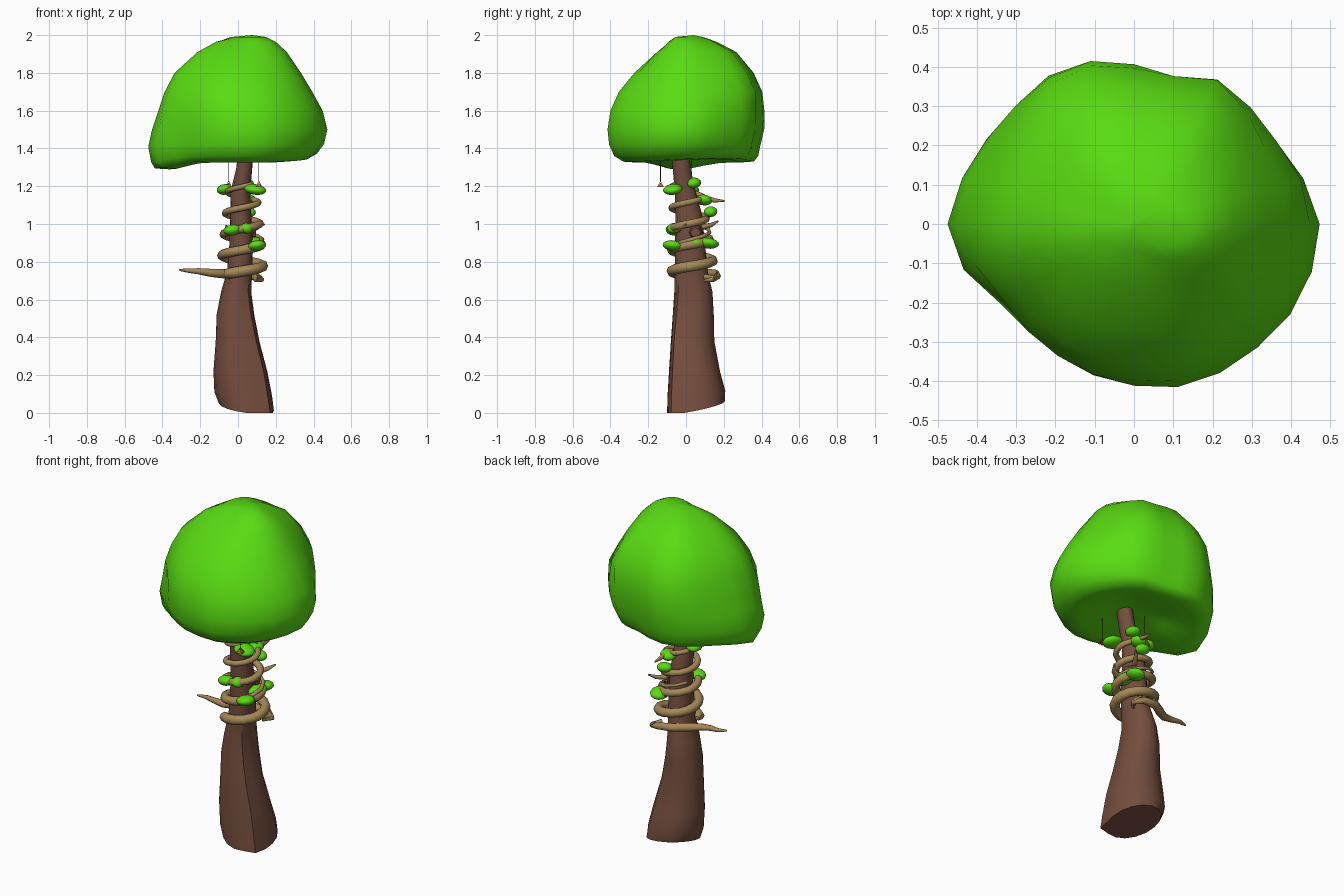
import bpy, bmesh, math
from mathutils import Vector

if "Cube" in bpy.data.objects:
    bpy.data.objects.remove(bpy.data.objects["Cube"])


def mat(name, rgb):
    m = bpy.data.materials.new(name)
    m.diffuse_color = (*rgb, 1)
    m.use_nodes = True
    m.node_tree.nodes["Principled BSDF"].inputs["Base Color"].default_value = m.diffuse_color
    return m


GREEN = mat("leaf green", (0.10, 0.71, 0.006))
BROWN = mat("bark brown", (0.175, 0.075, 0.047))
TAN = mat("vine tan", (0.38, 0.25, 0.095))
ORANGE = mat("lantern orange", (0.65, 0.16, 0.02))
DARK = mat("string dark", (0.04, 0.025, 0.015))


def finish(ob, material, angle=40):
    bm = bmesh.new()
    bm.from_mesh(ob.data)
    bmesh.ops.recalc_face_normals(bm, faces=bm.faces)
    bm.to_mesh(ob.data)
    bm.free()
    ob.data.materials.clear()
    ob.data.materials.append(material)
    bpy.ops.object.select_all(action='DESELECT')
    ob.select_set(True)
    bpy.context.view_layer.objects.active = ob
    bpy.ops.object.shade_smooth_by_angle(angle=math.radians(angle))


def loft(name, rings, material, angle=40):
    """Skin a closed solid through rings of equal point count; a one-point ring is a tip."""
    bm = bmesh.new()
    vs = [[bm.verts.new(p) for p in r] for r in rings]
    for a, b in zip(vs, vs[1:]):
        n = max(len(a), len(b))
        for i in range(n):
            j = (i + 1) % n
            if len(a) == 1:
                bm.faces.new((a[0], b[j], b[i]))
            elif len(b) == 1:
                bm.faces.new((a[i], a[j], b[0]))
            else:
                bm.faces.new((a[i], a[j], b[j], b[i]))
    for end in (vs[0], vs[-1]):
        if len(end) > 2:
            bm.faces.new(end)
    me = bpy.data.meshes.new(name)
    bm.to_mesh(me)
    bm.free()
    ob = bpy.data.objects.new(name, me)
    bpy.context.collection.objects.link(ob)
    finish(ob, material, angle)
    return ob


def tube(name, pts, material, sides=8):
    """Tapered tube through (point, radius) pairs, kept upright."""
    rings = []
    for i, (p, r) in enumerate(pts):
        d = (pts[min(i + 1, len(pts) - 1)][0] - pts[max(i - 1, 0)][0]).normalized()
        up = Vector((0, 0, 1)) if abs(d.z) < .95 else Vector((1, 0, 0))
        side = d.cross(up).normalized()
        up = side.cross(d)
        rings.append([p + r * (side * math.cos(a) + up * math.sin(a))
                      for a in (math.tau * k / sides for k in range(sides))])
    return loft(name, rings, material, 50)


# Trunk: z, x min, x max, y min, y max
TRUNK = [(0.03, -.10, .19, -.10, .205), (0.10, -.125, .18, -.098, .208), (0.22, -.13, .155, -.09, .18),
         (0.38, -.118, .113, -.08, .15), (0.52, -.113, .086, -.07, .147), (0.64, -.09, .07, -.062, .14),
         (0.75, -.058, .075, -.06, .115), (0.90, -.045, .08, -.058, .10), (1.05, -.042, .07, -.055, .085),
         (1.18, -.038, .065, -.06, .05), (1.29, -.01, .075, -.07, .025), (1.42, .005, .085, -.08, .015)]
rings = []
for k, (z, x0, x1, y0, y1) in enumerate(TRUNK):
    ring = []
    for i in range(16):
        t = math.tau * i / 16
        ridge = max(0, math.cos(t + math.pi / 4)) ** 20                    # front right ridge
        s = 1 + 0.22 * min(1, max(0, 1 - z) * 1.5) * ridge
        x = (x0 + x1) / 2 + (x1 - x0) / 2 * math.cos(t) * s
        y = (y0 + y1) / 2 + (y1 - y0) / 2 * math.sin(t) * s
        tilt = (1, .5)[k] if k < 2 else 0                                  # slanted foot
        ring.append((x, y, max(0, z + tilt * (-.13 * (x - .04) + .20 * (y - .05)))))
    rings.append(ring)
loft("trunk", rings, BROWN)

# Canopy: plan outline every 15 degrees, then z with reach to +x, +y, -x, -y
PLAN = [.473, .447, .42, .42, .425, .390, .407, .433, .443, .437, .44, .455,
        .475, .45, .40, .388, .388, .40, .412, .43, .438, .445, .46, .469]
LEVELS = [(1.99, .15, .09, .01, .015), (1.965, .20, .165, .115, .07), (1.91, .26, .27, .215, .15),
          (1.80, .335, .36, .335, .275), (1.70, .395, .405, .388, .36), (1.60, .45, .415, .422, .405),
          (1.50, .475, .412, .455, .42), (1.42, .458, .39, .475, .412), (1.36, .42, .378, .46, .385),
          (1.33, .37, .355, .44, .335), (1.325, .30, .29, .36, .26), (1.36, .17, .15, .19, .15)]
rings = [[(.075, .04, 2.0)]]
for z, *reach in LEVELS:
    f = [a / b for a, b in zip(reach, (.475, .415, .475, .42))]
    ring = []
    for i, plan in enumerate(PLAN):
        t = math.tau * i / 24
        c, s = math.cos(t), math.sin(t)
        g = c * c * f[0 if c > 0 else 2] + s * s * f[1 if s > 0 else 3]
        if 1.55 < z < 1.95:                                                # fuller on two diagonals
            g = min(1, g * (1 + .07 * max(0, math.sin(2 * t))))
        low = max(0, min(1, (1.45 - z) / .1))
        dz = low * (.018 * max(0, math.cos(t - .5)) ** 2 - .038 * max(0, -math.cos(t - .1)) ** 12)
        ring.append((plan * g * c, plan * g * s, z + dz))
    rings.append(ring)
rings.append([(.02, 0, 1.375)])
loft("canopy", rings, GREEN, 75)


def around(deg, z, rad):
    """Point at an angle round the leaning trunk."""
    k = (z - .75) / .45
    t = math.radians(deg)
    return Vector((.022 + rad * math.cos(t), .038 - .035 * k + rad * math.sin(t), z))


# Main vine: winds upward and thins out
N = 64
pts = [(around(212, .737, .10), .012)]
for i in range(N + 1):
    u = i / N
    pts.append((around(228 + 1520 * u, .737 + .473 * u, .114 - .034 * u), .029 - .016 * u))
tube("main_vine", pts, TAN)

# Back vine that runs out into the tail on the left
tube("back_vine", [(Vector(p), r) for p, r in (
    ((.09, .10, .70), .008), ((.125, .14, .705), .014), ((.07, .165, .725), .02), ((-.02, .155, .735), .024),
    ((-.09, .11, .738), .025), ((-.15, .075, .742), .021), ((-.21, .07, .75), .016),
    ((-.26, .075, .753), .012), ((-.31, .06, .757), .005))], TAN)

# Thin second vine
tube("thin_vine", [(around(120 + 35 * i, .80 + .017 * i, .106), .018 - .0009 * i) for i in range(12)], TAN)

# Twigs leaving the vines
for k, (a, b, c) in enumerate([((.06, .08, 1.145), (.06, .15, 1.125), (.06, .205, 1.122)),
                               ((.07, .09, .985), (.10, .135, .995), (.13, .17, 1.015)),
                               ((.07, -.05, .965), (.10, -.03, .98), (.14, 0, .998)),
                               ((.09, .10, .72), (.12, .15, .715), (.09, .165, .745))]):
    tube(f"twig_{k}", [(Vector(a), .015), (Vector(b), .012), (Vector(c), .004)], TAN)

# Leaves: position, length along x, length along y
LEAVES = [(.09, -.07, 1.183, .06, .052), (-.07, .02, 1.183, .042, .05), (.04, .04, 1.217, .045, .04),
          (.05, .095, 1.127, .045, .045), (.05, .13, 1.065, .045, .036), (-.03, -.068, .968, .048, .04),
          (.045, -.065, .977, .034, .036), (.10, -.07, .885, .05, .054), (.095, .04, .903, .05, .058),
          (.09, .12, .898, .05, .055)]
for k, (x, y, z, lx, ly) in enumerate(LEAVES):
    bpy.ops.mesh.primitive_uv_sphere_add(segments=12, ring_count=8, radius=1, location=(x, y, z),
                                         rotation=(.12 * (-1) ** k, .15 * (-1) ** k, 0))
    ob = bpy.context.object
    ob.name = f"leaf_{k}"
    ob.scale = (lx, ly, .028)
    finish(ob, GREEN, 60)

# Bark knot on the right side
loft("bark_knot", [[(x, .05 + r * math.cos(math.tau * i / 8), .955 + r * math.sin(math.tau * i / 8))
                    for i in range(8)] for x, r in ((.06, .04), (.095, .026))], BROWN)

# Hanging lanterns: string, wire edges and a small glowing cone
for k, (x, y) in enumerate([(.11, -.135), (-.05, .03)]):
    top = Vector((x, y, 1.228))
    tube(f"string_{k}", [(top, .0015), (Vector((x, y, 1.35)), .0015)], DARK, 4)
    corners = [Vector((x + .022 * math.cos(a), y + .022 * math.sin(a), 1.197))
               for a in (math.pi / 4 + i * math.pi / 2 for i in range(4))]
    for i, c in enumerate(corners):
        tube(f"lantern_edge_{k}_{i}", [(top, .002), (c, .002)], ORANGE, 4)
        tube(f"lantern_base_{k}_{i}", [(c, .002), (corners[i - 1], .002)], ORANGE, 4)
    loft(f"lantern_glow_{k}", [[tuple(c * .8 + Vector((x, y, 1.2)) * .2) for c in corners],
                               [(x, y, 1.22)]], ORANGE)
